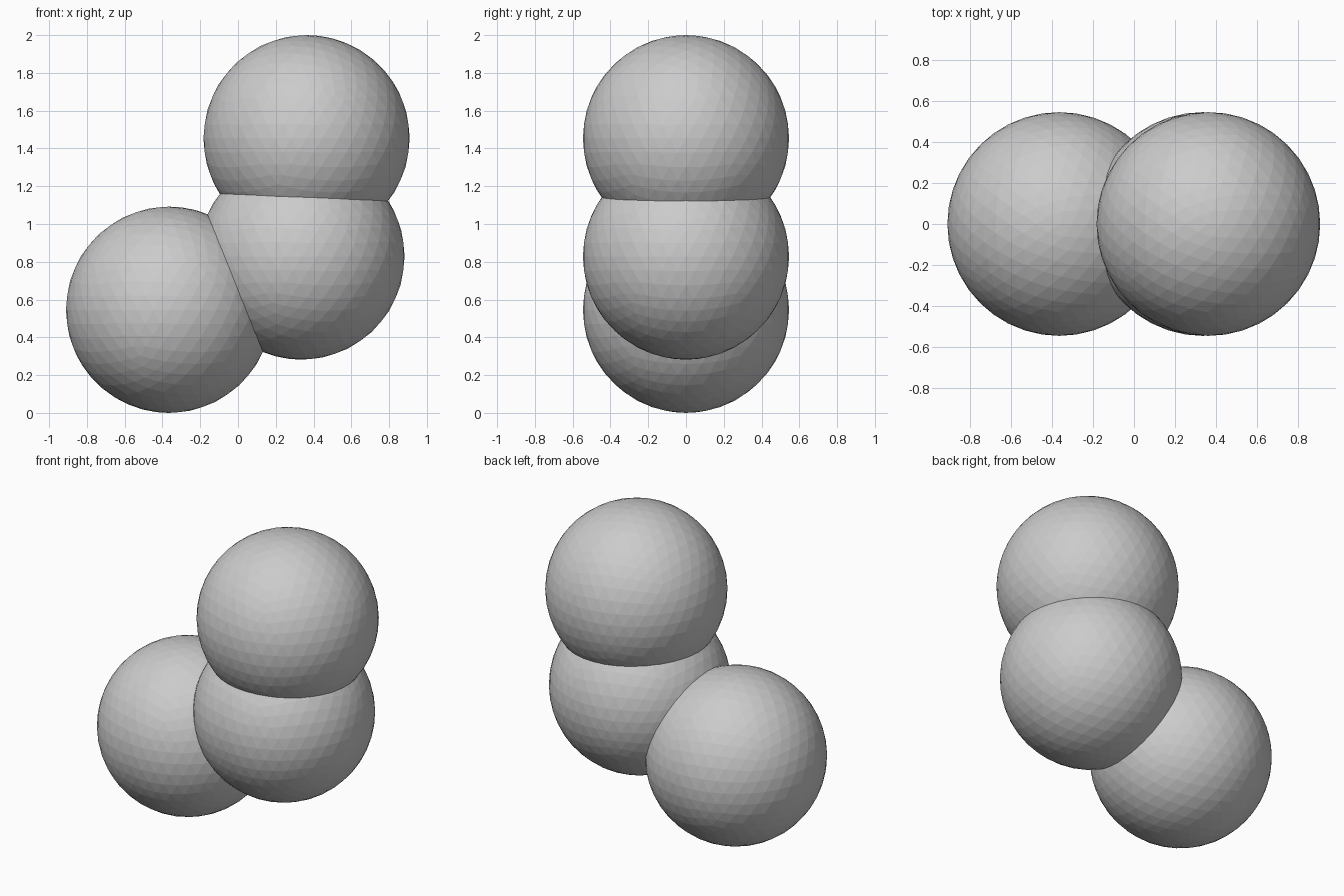
import bpy

if "Cube" in bpy.data.objects:
    bpy.data.objects.remove(bpy.data.objects["Cube"])

RADIUS = 0.546


def ball(name, x, z):
    bpy.ops.mesh.primitive_ico_sphere_add(subdivisions=4, radius=RADIUS, location=(x, 0, z))
    obj = bpy.context.object
    obj.name = name
    bpy.ops.object.shade_flat()


# Three equal faceted balls overlapping in a bent chain
ball("lower_ball", -0.365, 0.546)
ball("middle_ball", 0.336, 0.828)
ball("upper_ball", 0.363, 1.454)
